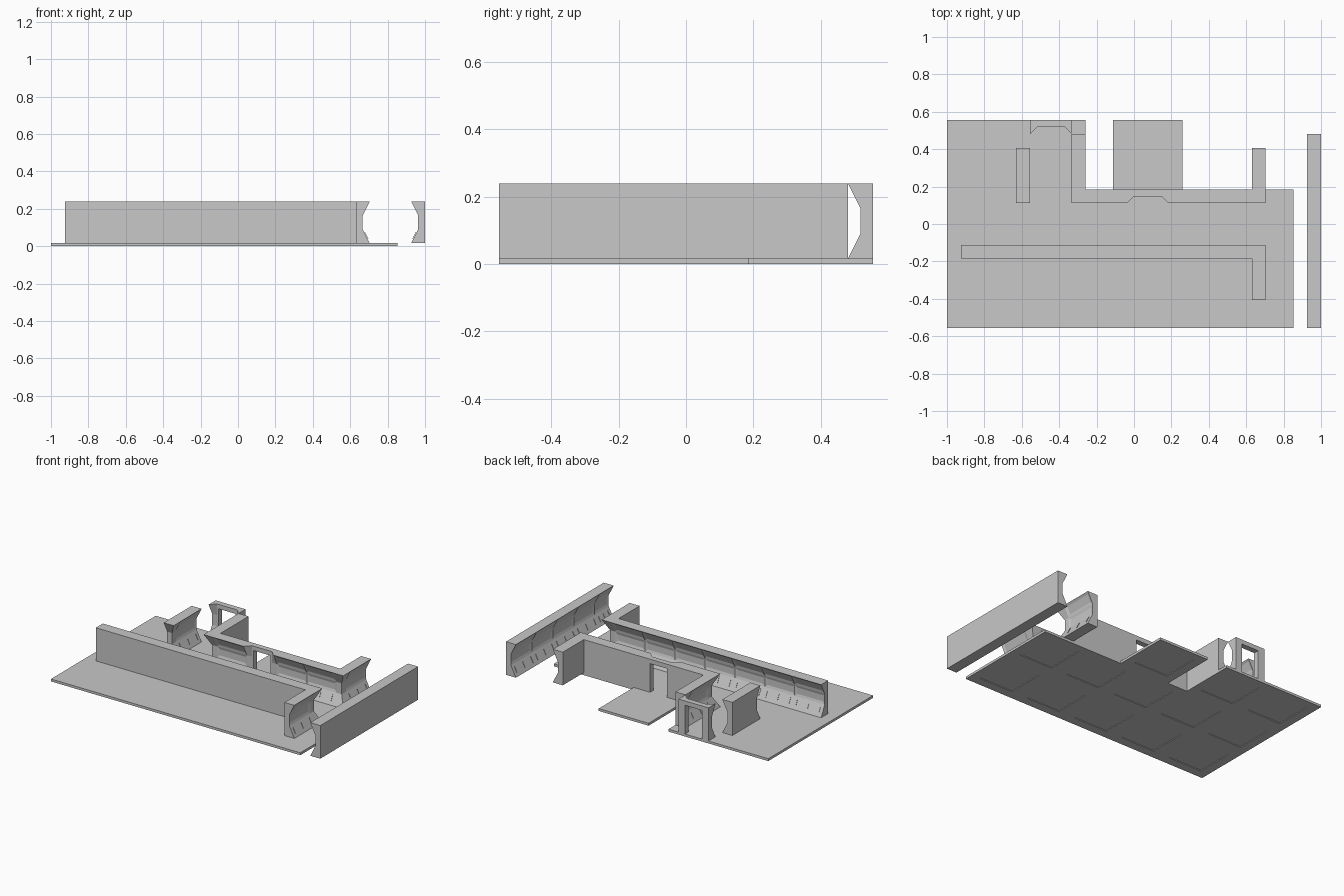
import bpy, bmesh
from mathutils import Vector

if "Cube" in bpy.data.objects:
    bpy.data.objects.remove(bpy.data.objects["Cube"])

U = 2 / 27            # grid module: the plan is 27 x 15 modules
FLOOR_T = 0.22        # floor thickness in modules
PROFILE = [(0, 0), (.5, 1), (.5, 2), (0, 3), (1, 3), (1, 0)]   # (depth, height)
FLAT = [(.5, 0), (.5, 1), (.5, 2), (.5, 3), (1, 3), (1, 0)]

grey = bpy.data.materials.new("neutral_grey")
grey.diffuse_color = (.58, .58, .58, 1)
grey.use_nodes = True
grey.node_tree.nodes["Principled BSDF"].inputs["Base Color"].default_value = grey.diffuse_color


def finish(name, bm):
    bmesh.ops.scale(bm, vec=(U, U, U), verts=bm.verts)
    me = bpy.data.meshes.new(name)
    bm.to_mesh(me)
    bm.free()
    me.materials.append(grey)
    ob = bpy.data.objects.new(name, me)
    bpy.context.collection.objects.link(ob)
    return ob


def box(bm, a, b):
    r = bmesh.ops.create_cube(bm, size=1)
    for v in r["verts"]:
        v.co = [a[i] + (v.co[i] + .5) * (b[i] - a[i]) for i in range(3)]


def loft(bm, rings):
    """Skin closed rings into a capped solid; returns faces[segment][strip]."""
    vs = [[bm.verts.new(p) for p in ring] for ring in rings]
    n = len(rings[0])
    rows = [[bm.faces.new((a[j], a[(j + 1) % n], b[(j + 1) % n], b[j]))
             for j in range(n)] for a, b in zip(vs, vs[1:])]
    bm.faces.new(vs[0][::-1])
    bm.faces.new(vs[-1])
    return rows


def section(p, off, prof):
    return [(p[0] + off[0] * d, p[1] + off[1] * d, FLOOR_T + z) for d, z in prof]


def wall(name, pts):
    """Sweep the concave profile along pts; wall body lies left of the path."""
    bm = bmesh.new()
    pts = [Vector(p) for p in pts]
    dirs = [(b - a).normalized() for a, b in zip(pts, pts[1:])]
    left = [Vector((-d.y, d.x)) for d in dirs]
    rings = []
    for i, p in enumerate(pts):
        if 0 < i < len(left):
            off = left[i] if left[i].dot(left[i - 1]) > .5 else left[i] + left[i - 1]
        else:
            off = left[min(i, len(left) - 1)]
        rings.append(section(p, off, PROFILE))
    rows = loft(bm, rings)
    bm.normal_update()
    bmesh.ops.recalc_face_normals(bm, faces=bm.faces)
    bays = [i for i in range(len(dirs)) if (pts[i + 1] - pts[i]).length > 1.9]
    # recessed panels on the upper slope and middle band of every bay
    bmesh.ops.inset_individual(bm, faces=[rows[i][j] for i in bays for j in (1, 2)],
                               thickness=.22, depth=-.07, use_even_offset=True)
    bmesh.ops.remove_doubles(bm, verts=bm.verts, dist=1e-4)
    bmesh.ops.dissolve_degenerate(bm, edges=bm.edges, dist=1e-4)
    # small raised ribs on the lower slope
    for i in bays:
        length = (pts[i + 1] - pts[i]).length
        for s in (.3, length / 2 - .04, length - .38):
            ribs = []
            for k in (s, s + .08):
                q = pts[i] + dirs[i] * k
                ribs.append(section(q, left[i], [(.12, .3), (.37, .8), (.34, .82), (.09, .32)]))
            loft(bm, ribs)
    bmesh.ops.recalc_face_normals(bm, faces=bm.faces)
    return finish(name, bm)


def doorway(name, x, y):
    """Three-module door frame facing -y with splayed cheeks and an opening."""
    bm = bmesh.new()
    for s, x0 in ((1, x), (-1, x + 3)):
        loft(bm, [section((x0 + s * d, y), (0, 1), pr)
                  for d, pr in ((0, PROFILE), (.5, FLAT), (.65, FLAT))])
    box(bm, (x + .65, y + .5, FLOOR_T + 2.6), (x + 2.35, y + 1, FLOOR_T + 3))
    bmesh.ops.recalc_face_normals(bm, faces=bm.faces)
    return finish(name, bm)


def floor_tile(name, x, y):
    bm = bmesh.new()
    box(bm, (x, y, 0), (x + 5, y + 5, FLOOR_T))
    bm.normal_update()
    under = [f for f in bm.faces if f.normal.z < -.5]
    # shallow square socket underneath
    bmesh.ops.inset_individual(bm, faces=under, thickness=1.15, depth=0)
    bmesh.ops.inset_individual(bm, faces=under, thickness=.005, depth=-.06)
    return finish(name, bm)


# floor tiles
tiles = [(-13.5 + 5 * i, -7.5 + 5 * j) for j in range(2) for i in range(5)]
tiles += [(-13.5, 2.5), (-8.5, 2.5), (-1.5, 2.5)]
for i, (x, y) in enumerate(tiles):
    floor_tile(f"floor_tile_{i + 1}", x, y)

# walls, with points at each bay boundary
wall("front_corridor_wall", [(9.5, -5.5), (9.5, -2.5), (9.5, -1.5)]
     + [(8.5 - 3 * i, -1.5) for i in range(8)])
wall("back_wall_left", [(-4.5, 6.5), (-4.5, 5.5), (-4.5, 2.5), (-4.5, 1.5),
                        (-3.5, 1.5), (-.5, 1.5)])
wall("back_wall_right", [(2.5, 1.5), (5.5, 1.5), (8.5, 1.5), (9.5, 1.5),
                         (9.5, 2.5), (9.5, 5.5)])
wall("short_side_wall", [(-8.5, 1.5), (-7.5, 1.5), (-7.5, 2.5), (-7.5, 5.5)])
wall("right_end_wall", [(12.5, y) for y in (6.5, 3.5, .5, -2.5, -5.5, -7.5)])

# doorways
doorway("corridor_doorway", -.5, 1.5)
doorway("side_doorway", -7.5, 6.5)
